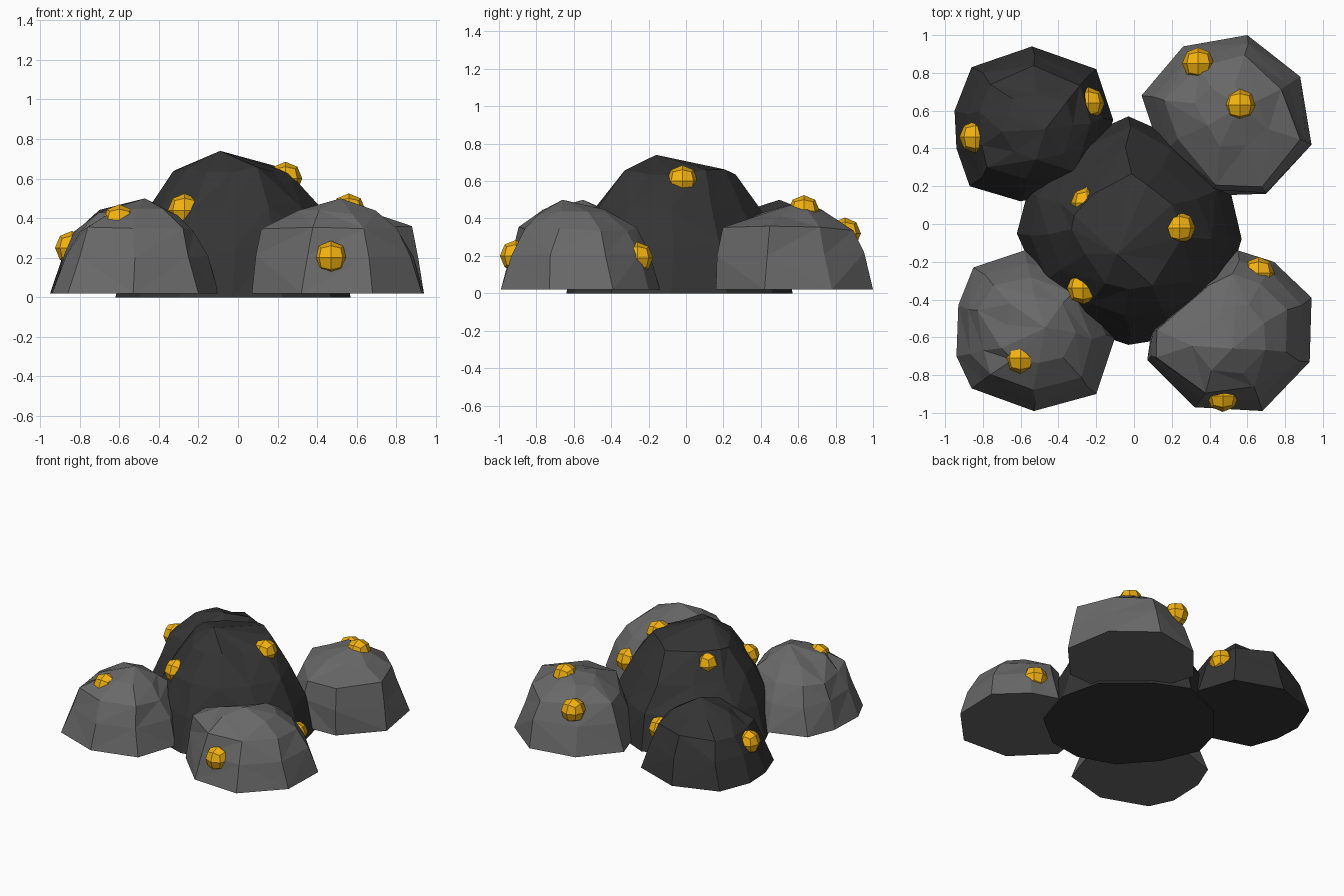
import bpy, bmesh, random
from mathutils import Vector

if "Cube" in bpy.data.objects:
    bpy.data.objects.remove(bpy.data.objects["Cube"])

random.seed(11)


def material(name, rgb):
    m = bpy.data.materials.new(name)
    m.diffuse_color = (*rgb, 1)
    m.use_nodes = True
    m.node_tree.nodes["Principled BSDF"].inputs["Base Color"].default_value = m.diffuse_color
    return m


DARK = material("dark_stone", (0.035, 0.035, 0.035))
GREY = material("grey_stone", (0.14, 0.14, 0.14))
GOLD = material("gold", (0.9, 0.45, 0.005))


def finish(name, bm, mat):
    bmesh.ops.recalc_face_normals(bm, faces=bm.faces)
    me = bpy.data.meshes.new(name)
    bm.to_mesh(me)
    bm.free()
    me.materials.append(mat)
    ob = bpy.data.objects.new(name, me)
    bpy.context.collection.objects.link(ob)
    return ob


def rock(name, outline, center, peak, rings, base, mat, jitter, steep=(0, 0)):
    """Faceted dome: outline rings shrink toward a centre, less so on the steep side."""
    bm = bmesh.new()
    c, steep = Vector(center), Vector(steep)
    loops = []
    for i, (s, z) in enumerate([(1, base)] + rings):
        j = jitter * (0.5 + 0.5 * i) if i else 0
        ring = []
        for p in outline:
            d = Vector(p) - c
            k = s + (1 - s) * 0.7 * max(0, d.normalized().dot(steep)) if i < 3 else s
            q = c + d * k
            ring.append(bm.verts.new((q.x + random.uniform(-j, j),
                                      q.y + random.uniform(-j, j),
                                      z + random.uniform(-j, j) * 0.7)))
        loops.append(ring)
    n = len(outline)
    bm.faces.new(loops[0])
    for a, b in zip(loops, loops[1:]):
        for k in range(n):
            m = (k + 1) % n
            if random.random() < 0.5:
                bm.faces.new((a[k], a[m], b[m]))
                bm.faces.new((a[k], b[m], b[k]))
            else:
                bm.faces.new((a[k], a[m], b[k]))
                bm.faces.new((a[m], b[m], b[k]))
    top = bm.verts.new(peak)
    for k in range(n):
        bm.faces.new((loops[-1][k], loops[-1][(k + 1) % n], top))
    return finish(name, bm, mat)


# Large central boulder
rock("center_rock",
     [(-0.03, 0.57), (0.22, 0.46), (0.5, 0.22), (0.57, -0.08), (0.47, -0.4), (0.22, -0.6),
      (-0.03, -0.64), (-0.3, -0.55), (-0.5, -0.32), (-0.62, -0.05), (-0.56, 0.18), (-0.36, 0.42)],
     (-0.04, -0.05), (-0.09, -0.16, 0.74),
     [(0.89, 0.25), (0.72, 0.45), (0.48, 0.645)], 0.0, DARK, 0.014)

# Four smaller rocks at the corners
SMALL = [(0.86, 0.21), (0.72, 0.345), (0.42, 0.43)]
rock("front_left_rock",
     [(-0.53, -0.99), (-0.86, -0.87), (-0.94, -0.7), (-0.93, -0.43), (-0.85, -0.23),
      (-0.58, -0.14), (-0.25, -0.25), (-0.1, -0.6), (-0.2, -0.9)],
     (-0.5, -0.58), (-0.47, -0.55, 0.5), SMALL, 0.02, GREY, 0.014)
rock("back_left_rock",
     [(-0.54, 0.94), (-0.86, 0.83), (-0.95, 0.6), (-0.94, 0.4), (-0.87, 0.2),
      (-0.6, 0.12), (-0.25, 0.2), (-0.11, 0.55), (-0.2, 0.82)],
     (-0.5, 0.53), (-0.47, 0.5, 0.5), SMALL, 0.02, DARK, 0.014)
rock("front_right_rock",
     [(0.07, -0.72), (0.09, -0.58), (0.36, -0.27), (0.55, -0.14), (0.74, -0.2),
      (0.94, -0.39), (0.93, -0.73), (0.68, -0.99), (0.32, -0.97)],
     (0.52, -0.6), (0.52, -0.66, 0.5), SMALL, 0.02, GREY, 0.014, (-1, 0))
rock("back_right_rock",
     [(0.6, 1.0), (0.88, 0.78), (0.94, 0.42), (0.7, 0.16), (0.4, 0.15),
      (0.14, 0.38), (0.04, 0.68), (0.26, 0.94)],
     (0.53, 0.58), (0.56, 0.62, 0.49), SMALL, 0.02, GREY, 0.014, (0.45, -0.9))

# Gold nuggets: subdivided cubes rounded into chunky balls
NUGGETS = [(-0.84, 0.46, 0.25), (-0.24, 0.64, 0.26), (0.34, 0.85, 0.32), (0.56, 0.63, 0.44),
           (0.24, -0.02, 0.6), (-0.25, 0.11, 0.55), (-0.27, -0.34, 0.44), (-0.6, -0.71, 0.385),
           (0.66, -0.26, 0.19), (0.47, -0.91, 0.2)]
for i, pos in enumerate(NUGGETS):
    bm = bmesh.new()
    bmesh.ops.create_cube(bm, size=1)
    bmesh.ops.subdivide_edges(bm, edges=bm.edges[:], cuts=1, use_grid_fill=True)
    for v in bm.verts:
        v.co = v.co.normalized() * 0.085
    finish(f"gold_nugget_{i + 1}", bm, GOLD).location = Vector(pos)
